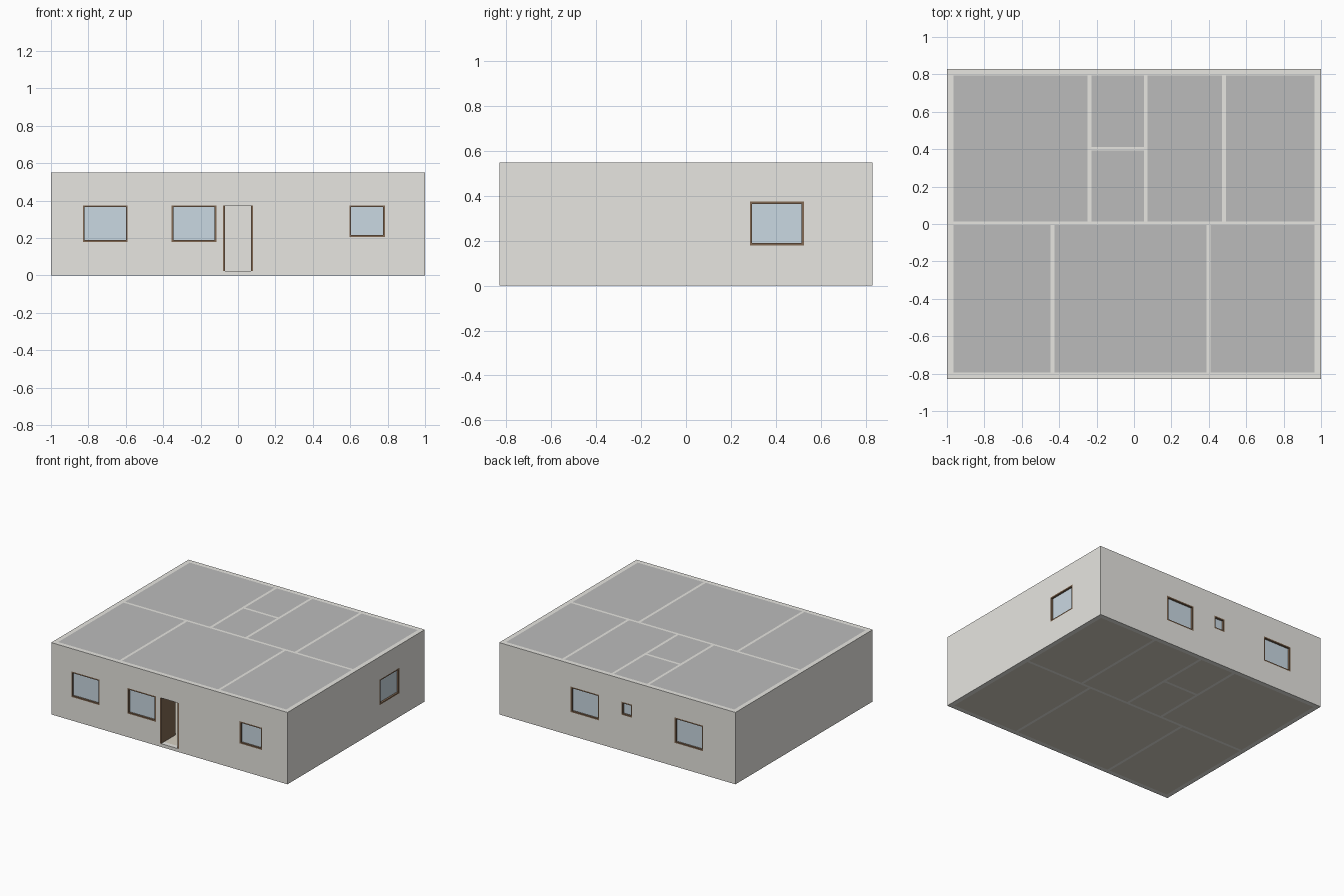
import bpy, bmesh, math
from mathutils import Matrix, Vector

if "Cube" in bpy.data.objects:
    bpy.data.objects.remove(bpy.data.objects["Cube"])

X, Y, H = 1.0, 0.83, 0.55          # half length, half depth, height
T, S = 0.035, 0.02                 # outer and inner wall thickness
FLOOR, CEIL = 0.025, 0.03          # slab thicknesses
IX, IY = X - T, Y - T


def material(name, rgb):
    m = bpy.data.materials.new(name)
    m.diffuse_color = (*rgb, 1)
    m.use_nodes = True
    m.node_tree.nodes["Principled BSDF"].inputs["Base Color"].default_value = m.diffuse_color
    return m


WALL = material("plaster", (0.80, 0.79, 0.75))
ROOF = material("ceiling_grey", (0.50, 0.50, 0.50))
GROUND = material("floor_beige", (0.66, 0.62, 0.53))
WOOD = material("brown_wood", (0.22, 0.14, 0.085))
GLASS = material("pale_glass", (0.59, 0.69, 0.76))


def boxes(name, spans, mat=None, matrix=Matrix()):
    """One object made of boxes given as (x0, x1, y0, y1, z0, z1)."""
    bm = bmesh.new()
    for x0, x1, y0, y1, z0, z1 in spans:
        centre = Vector((x0 + x1, y0 + y1, z0 + z1)) / 2
        size = Matrix.Diagonal((x1 - x0, y1 - y0, z1 - z0, 1))
        bmesh.ops.create_cube(bm, size=1, matrix=matrix @ Matrix.Translation(centre) @ size)
    mesh = bpy.data.meshes.new(name)
    bm.to_mesh(mesh)
    bm.free()
    obj = bpy.data.objects.new(name, mesh)
    bpy.context.collection.objects.link(obj)
    if mat:
        mesh.materials.append(mat)
    return obj


def cut(obj, cutter):
    cutter.hide_render = True
    mod = obj.modifiers.new("cut", 'BOOLEAN')
    mod.operation, mod.solver, mod.object = 'DIFFERENCE', 'EXACT', cutter
    bpy.context.view_layer.objects.active = obj
    bpy.ops.object.modifier_apply(modifier=mod.name)
    bpy.data.objects.remove(cutter)


# Outer wall ring
walls = boxes("outer_walls", [(-X, X, -Y, Y, 0, H)], WALL)
cut(walls, boxes("room_cutter", [(-IX, IX, -IY, IY, -1, 1)]))

# Each side's local frame: wall middle plane on y = 0, outside towards -y
SIDES = {
    "front": Matrix.Translation((0, -Y + T / 2, 0)),
    "right": Matrix.Translation((X - T / 2, 0, 0)) @ Matrix.Rotation(math.pi / 2, 4, 'Z'),
    "back": Matrix.Translation((0, Y - T / 2, 0)) @ Matrix.Rotation(math.pi, 4, 'Z'),
}

# Windows: side, left, right, sill height (local left-right as seen from outside)
TOP, F = 0.375, 0.01
WINDOWS = [
    ("front", -0.83, -0.59, 0.18), ("front", -0.355, -0.115, 0.18),
    ("front", 0.595, 0.785, 0.205), ("right", 0.285, 0.525, 0.18),
    ("back", -0.395, -0.155, 0.18), ("back", 0.035, 0.125, 0.275),
    ("back", 0.485, 0.725, 0.18),
]
for i, (side, a, b, z) in enumerate(WINDOWS, 1):
    m, d = SIDES[side], T / 2
    cut(walls, boxes("window_cutter", [(a, b, -T, T, z, TOP)], None, m))
    boxes(f"window_frame_{i}", [
        (a, a + F, -d, d, z, TOP), (b - F, b, -d, d, z, TOP),
        (a + F, b - F, -d, d, z, z + F), (a + F, b - F, -d, d, TOP - F, TOP),
    ], WOOD, m)
    boxes(f"window_glass_{i}", [(a + F, b - F, -0.003, 0.003, z + F, TOP - F)], GLASS, m)

# Entrance: opening, side posts and a leaf standing open into the hall
D = 0.08
cut(walls, boxes("door_cutter", [(-D, D, -T, T, FLOOR, TOP)], None, SIDES["front"]))
boxes("door_posts", [(s - F / 2, s + F / 2, -T / 2, T / 2, FLOOR, TOP)
                     for s in (-D + F / 2, D - F / 2)], WOOD, SIDES["front"])
boxes("door_leaf", [(-D, -D + F, T / 2, T / 2 + 0.14, FLOOR, TOP)], WOOD, SIDES["front"])

# Inner walls: one long spine with cross walls on either side
MID = 0.004
y_up, y_low = MID + S / 2, MID - S / 2
BATH = 0.402
upper, lower = [-0.238, 0.063, 0.481], [-0.436, 0.398]
inner = [(-IX, IX, y_low, y_up, 0, H)]
inner += [(x - S / 2, x + S / 2, y_up, IY, 0, H) for x in upper]
inner += [(x - S / 2, x + S / 2, -IY, y_low, 0, H) for x in lower]
inner.append((upper[0] + S / 2, upper[1] - S / 2, BATH - S / 2, BATH + S / 2, 0, H))
boxes("inner_walls", inner, WALL)


# Floor and ceiling slab of every room
def row(cuts, y0, y1):
    edges = [-IX - S / 2, *cuts, IX + S / 2]
    return [(a + S / 2, b - S / 2, y0, y1) for a, b in zip(edges, edges[1:])]


rooms = row(lower, -IY, y_low) + row(upper, y_up, IY)
x0, x1, y0, y1 = rooms.pop(4)
rooms += [(x0, x1, y0, BATH - S / 2), (x0, x1, BATH + S / 2, y1)]
for i, r in enumerate(rooms, 1):
    boxes(f"room_floor_{i}", [(*r, 0, FLOOR)], GROUND)
    boxes(f"room_ceiling_{i}", [(*r, H - CEIL, H)], ROOF)
